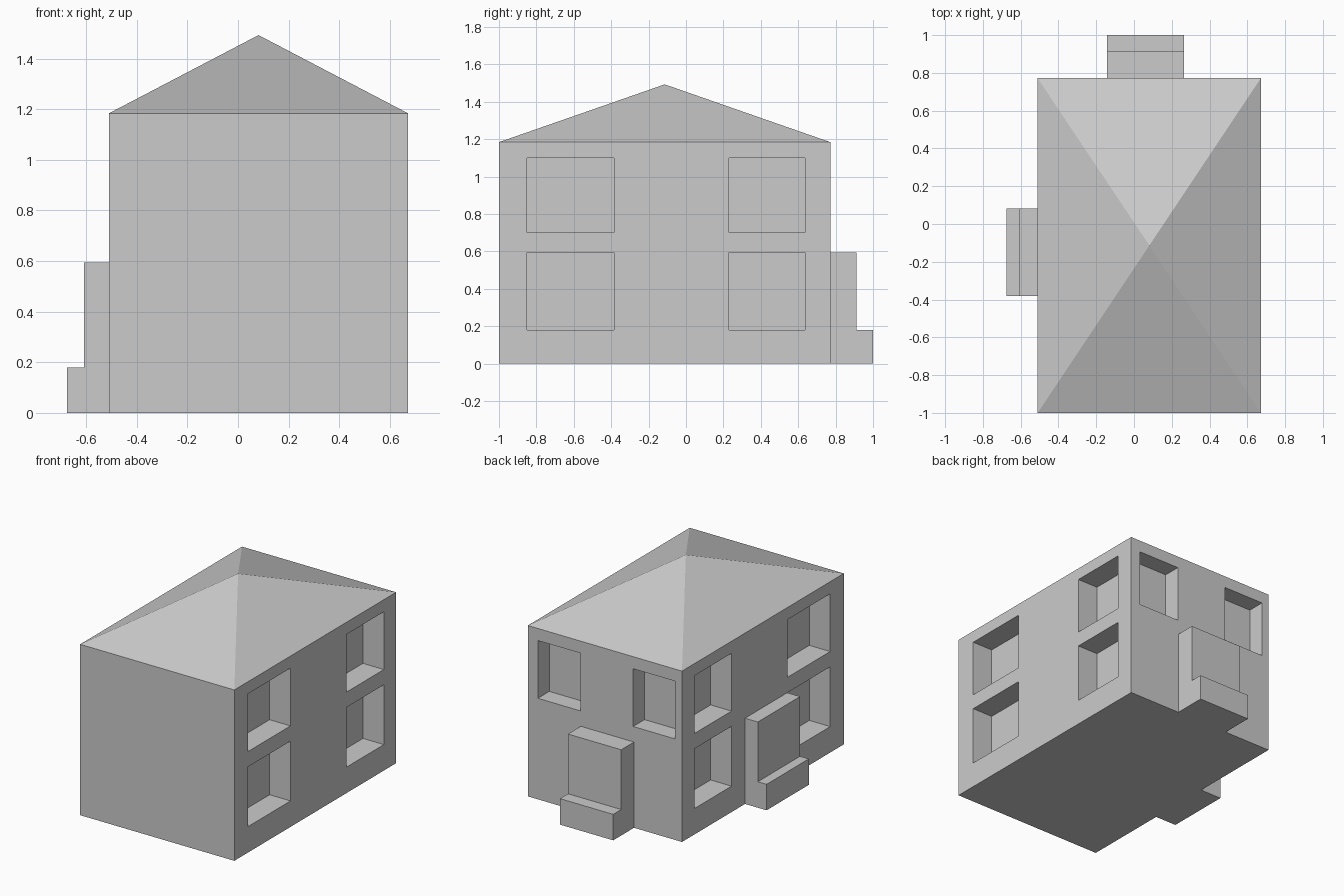
import bpy, bmesh
from mathutils import Vector

if "Cube" in bpy.data.objects:
    bpy.data.objects.remove(bpy.data.objects["Cube"])

X0, X1, Y0, Y1, EAVE, APEX = -0.51, 0.672, -1.0, 0.772, 1.184, 1.493
FLOORS = [(0.18, 0.594), (0.70, 1.10)]


def finish(name, bm):
    bmesh.ops.recalc_face_normals(bm, faces=bm.faces)
    me = bpy.data.meshes.new(name)
    bm.to_mesh(me)
    bm.free()
    ob = bpy.data.objects.new(name, me)
    bpy.context.collection.objects.link(ob)
    return ob


def add_box(bm, xs, ys, zs):
    lo, hi = (Vector(p) for p in zip(xs, ys, zs))
    for v in bmesh.ops.create_cube(bm, size=1)["verts"]:
        v.co = Vector((lo[i] + (v.co[i] + 0.5) * (hi[i] - lo[i]) for i in range(3)))


def porch(name, width, profile, place):
    """Extrude a stepped profile of (distance out, height) across the width."""
    bm = bmesh.new()
    face = bm.faces.new([bm.verts.new(place(width[0], d, z)) for d, z in profile])
    new = bmesh.ops.extrude_face_region(bm, geom=[face])["geom"]
    shift = place(width[1], 0, 0) - place(width[0], 0, 0)
    bmesh.ops.translate(bm, vec=shift, verts=[g for g in new if isinstance(g, bmesh.types.BMVert)])
    return finish(name, bm)


def step_profile(block, step):
    return [(0, 0), (step, 0), (step, 0.18), (block, 0.18), (block, 0.594), (0, 0.594)]


# House walls
bm = bmesh.new()
add_box(bm, (X0, X1), (Y0, Y1), (0, EAVE))
walls = finish("walls", bm)

# Window recesses: two floors on both sides, upper floor only at the back
bm = bmesh.new()
for zs in FLOORS:
    for ys in [(-0.85, -0.385), (0.23, 0.637)]:
        add_box(bm, (X0 - 0.1, X0 + 0.16), ys, zs)
        add_box(bm, (X1 - 0.16, X1 + 0.1), ys, zs)
for xs in [(-0.455, -0.135), (0.27, 0.595)]:
    add_box(bm, xs, (Y1 - 0.125, Y1 + 0.1), FLOORS[1])
cutter = finish("window_cutter", bm)
cutter.hide_render = True

mod = walls.modifiers.new("windows", "BOOLEAN")
mod.operation, mod.solver, mod.object = "DIFFERENCE", "EXACT", cutter
bpy.context.view_layer.objects.active = walls
bpy.ops.object.modifier_apply(modifier=mod.name)
bpy.data.objects.remove(cutter)

# Pyramid roof: a box whose top collapses to the apex
bm = bmesh.new()
add_box(bm, (X0, X1), (Y0, Y1), (EAVE, APEX))
top = [v for v in bm.verts if v.co.z > EAVE + 0.1]
bmesh.ops.pointmerge(bm, verts=top, merge_co=((X0 + X1) / 2, (Y0 + Y1) / 2, APEX))
finish("roof", bm)

# Stepped doorways at the back and the left side
porch("back_doorway", (-0.142, 0.266), step_profile(0.14, 0.228),
      lambda w, d, z: Vector((w, Y1 + d, z)))
porch("side_doorway", (-0.38, 0.082), step_profile(0.098, 0.165),
      lambda w, d, z: Vector((X0 - d, w, z)))
